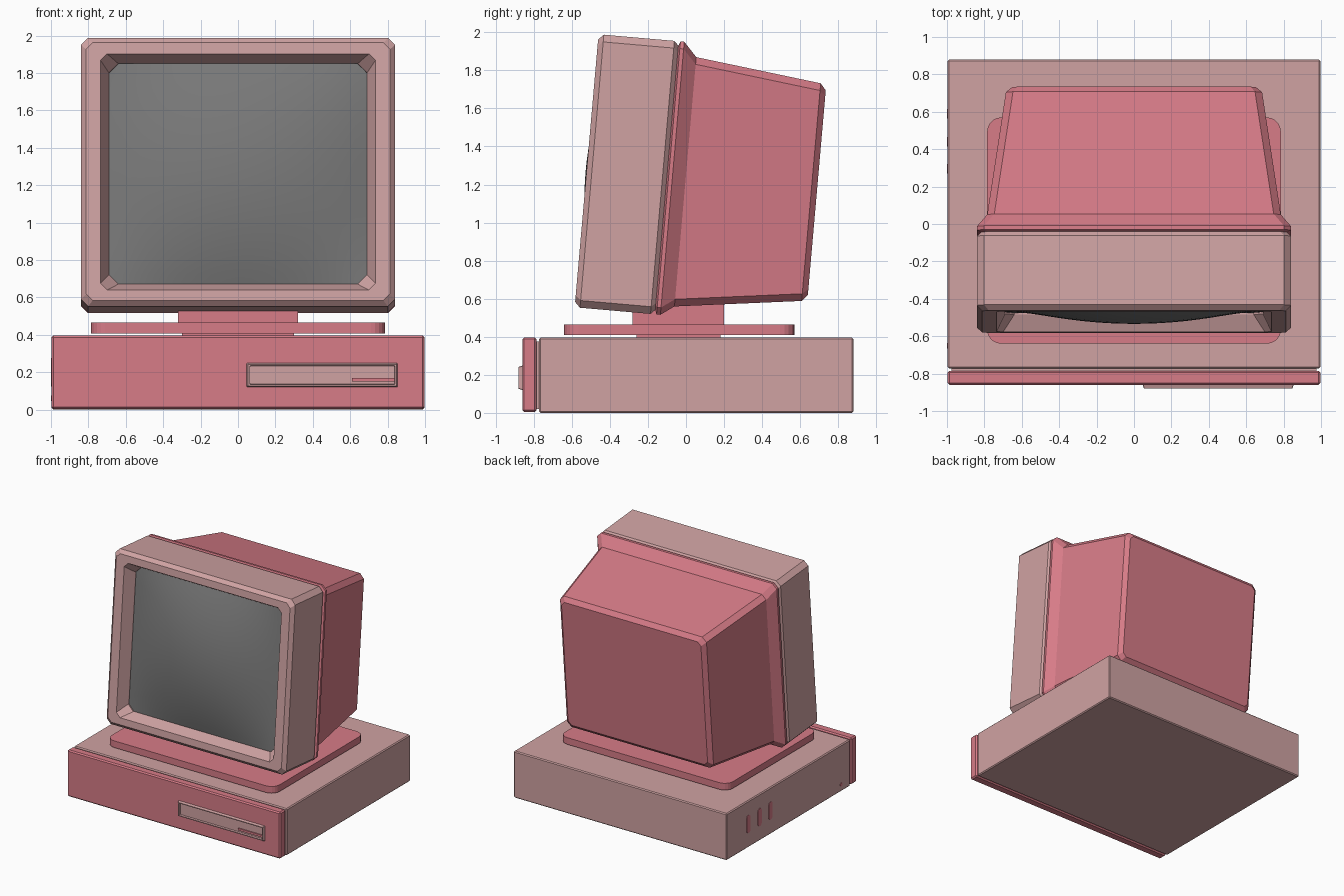
import bpy, bmesh, math
from mathutils import Vector

if "Cube" in bpy.data.objects:
    bpy.data.objects.remove(bpy.data.objects["Cube"])


def material(name, rgb):
    m = bpy.data.materials.new(name)
    m.diffuse_color = (*rgb, 1)
    m.use_nodes = True
    m.node_tree.nodes["Principled BSDF"].inputs["Base Color"].default_value = m.diffuse_color
    return m


LIGHT = material("pale rose", (0.63, 0.365, 0.365))
PINK = material("deep pink", (0.68, 0.20, 0.245))
GREY = material("screen grey", (0.19, 0.19, 0.19))


def finish(name, bm, mat, smooth=False):
    bmesh.ops.recalc_face_normals(bm, faces=bm.faces)
    me = bpy.data.meshes.new(name)
    for f in bm.faces:
        f.smooth = smooth
    bm.to_mesh(me)
    bm.free()
    me.materials.append(mat)
    ob = bpy.data.objects.new(name, me)
    bpy.context.collection.objects.link(ob)
    return ob


def box(name, lo, hi, mat, bevel=0, axis=None, round_r=0, segs=5):
    """Box from corner to corner; edges along one axis can be rounded first."""
    bm = bmesh.new()
    bmesh.ops.create_cube(bm, size=1)
    for v in bm.verts:
        v.co = Vector([(lo[i] + hi[i]) / 2 + v.co[i] * (hi[i] - lo[i]) for i in range(3)])
    if axis is not None:
        edges = []
        for e in bm.edges:
            d = e.verts[0].co - e.verts[1].co
            if abs(d[axis]) > d.length * 0.99:
                edges.append(e)
        bmesh.ops.bevel(bm, geom=edges, offset=round_r, segments=segs,
                        profile=0.5, affect='EDGES')
    if bevel:
        bmesh.ops.bevel(bm, geom=bm.edges[:], offset=bevel, segments=1, affect='EDGES')
    return finish(name, bm, mat)


def loft(name, sections, mat, place):
    """Closed skin through chamfered rectangles (depth, x0, x1, u0, u1, chamfer)."""
    bm = bmesh.new()
    rings = []
    for d, a, b, lo, hi, c in sections:
        pts = [(a + c, lo), (b - c, lo), (b, lo + c), (b, hi - c),
               (b - c, hi), (a + c, hi), (a, hi - c), (a, lo + c)]
        rings.append([bm.verts.new(place(x, d, u)) for x, u in pts])
    for r, s in zip(rings, rings[1:]):
        for i in range(8):
            j = (i + 1) % 8
            bm.faces.new((r[i], r[j], s[j], s[i]))
    bm.faces.new(rings[0])
    bm.faces.new(rings[-1])
    return finish(name, bm, mat)


# Monitor frame: leaned back five degrees
C, S = math.cos(math.radians(5)), math.sin(math.radians(5))


def tilted(x, d, u):
    return Vector((x, -0.585 + d * C + u * S, 0.555 - d * S + u * C))


def upright(x, d, u):
    return Vector((x, d, u))


# Base case, front panel and the gap between them
box("base_case", (-0.996, -0.772, 0), (0.996, 0.88, 0.395), LIGHT, 0.008)
box("panel_joint", (-0.975, -0.80, 0.02), (0.975, -0.76, 0.375), LIGHT)
box("front_panel", (-0.996, -0.86, 0.004), (0.996, -0.785, 0.397), PINK, 0.01)

# Disk drive with recessed face and eject button
loft("disk_drive", [(-0.855, 0.045, 0.855, 0.118, 0.25, 0.003),
                    (-0.88, 0.053, 0.847, 0.127, 0.242, 0.003),
                    (-0.88, 0.063, 0.839, 0.134, 0.235, 0.003),
                    (-0.863, 0.065, 0.837, 0.136, 0.233, 0.003)], LIGHT, upright)
box("eject_button", (0.61, -0.872, 0.15), (0.836, -0.86, 0.168), PINK)

# Side vents and a small button on the left
for i, y in enumerate((0.59, 0.44, 0.295)):
    box(f"side_vent_{i + 1}", (-1.0, y - 0.025, 0.125), (-0.992, y + 0.025, 0.275),
        PINK, axis=0, round_r=0.024)
box("side_button", (-1.0, -0.665, 0.045), (-0.992, -0.635, 0.075), PINK, axis=0, round_r=0.014)

# Swivel stand
box("stand_foot", (-0.3, -0.26, 0.385), (0.3, 0.18, 0.42), PINK)
box("stand_plate", (-0.785, -0.64, 0.408), (0.785, 0.57, 0.465), PINK, axis=2, round_r=0.075)
box("stand_neck", (-0.32, -0.28, 0.46), (0.32, 0.2, 0.575), PINK)


def sym(d, w, lo, hi, c):
    return (d, -w, w, lo, hi, c)


# Monitor bezel: outer body, chamfered front, sloped opening
loft("monitor_bezel", [sym(0.425, 0.815, 0.025, 1.415, 0.035),
                       sym(0.40, 0.84, 0, 1.44, 0.038),
                       sym(0.028, 0.84, 0, 1.44, 0.038),
                       sym(0, 0.812, 0.028, 1.412, 0.035),
                       sym(0, 0.735, 0.085, 1.352, 0.035),
                       sym(0.09, 0.69, 0.124, 1.308, 0.05),
                       sym(0.13, 0.69, 0.124, 1.308, 0.05)], LIGHT, tilted)

# Monitor rear shell: flared rim, step, tapering back
loft("monitor_shell", [sym(0.42, 0.81, 0.03, 1.41, 0.035),
                       sym(0.432, 0.84, 0, 1.44, 0.038),
                       sym(0.452, 0.84, 0, 1.44, 0.038),
                       sym(0.522, 0.785, 0.05, 1.365, 0.038),
                       sym(1.185, 0.685, 0.137, 1.285, 0.038),
                       sym(1.215, 0.652, 0.172, 1.25, 0.03)], PINK, tilted)

# Bulging glass screen
bm = bmesh.new()
bmesh.ops.create_grid(bm, x_segments=20, y_segments=20, size=1)
for v in bm.verts:
    p, q = v.co.x, v.co.y
    bulge = 0.105 * (1 - p * p) * (1 - q * q)
    v.co = tilted(p * 0.695, 0.10 - bulge, 0.716 + q * 0.597)
for f in bm.faces:
    f.normal_update()
screen = finish("screen", bm, GREY, True)
if screen.data.polygons[0].normal.y > 0:
    screen.data.flip_normals()
